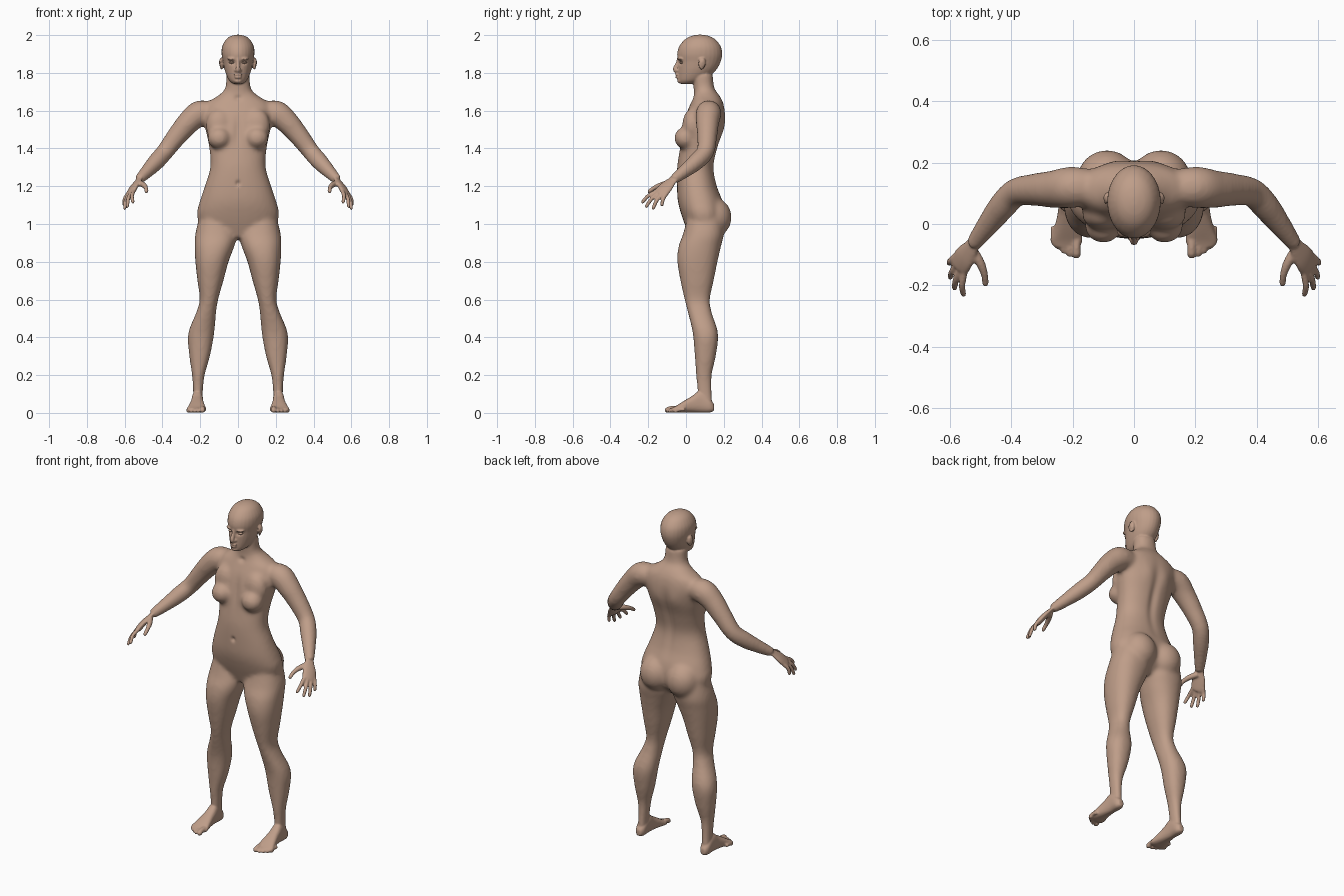
import bpy, bmesh, math
from mathutils import Vector, Matrix

cube = bpy.data.objects.get("Cube")
if cube:
    bpy.data.objects.remove(cube)

skin = bpy.data.materials.new("skin")
skin.use_nodes = True
skin.diffuse_color = (0.52, 0.34, 0.25, 1)
skin.node_tree.nodes["Principled BSDF"].inputs["Base Color"].default_value = skin.diffuse_color
SIDES = 28


def smooth_rows(rows, steps=5):
    """Catmull-Rom interpolation through rows of numbers."""
    out = []
    for i in range(len(rows) - 1):
        a, b = rows[max(i - 1, 0)], rows[i]
        c, d = rows[i + 1], rows[min(i + 2, len(rows) - 1)]
        for s in range(steps):
            t = s / steps
            out.append([q + t * (r - p + t * (2 * p - 5 * q + 4 * r - s4 + t * (3 * (q - r) + s4 - p))) / 2
                        for p, q, r, s4 in zip(a, b, c, d)])
    return out + [list(rows[-1])]


def skin_rings(bm, rings):
    rings = [[bm.verts.new(p) for p in ring] for ring in rings]
    n = len(rings[0])
    for lo, hi in zip(rings, rings[1:]):
        for k in range(n):
            bm.faces.new((lo[k], lo[(k + 1) % n], hi[(k + 1) % n], hi[k]))
    bm.faces.new(rings[0][::-1])
    bm.faces.new(rings[-1])


def ring(centre, u, v, power=1.0):
    pts = []
    for k in range(SIDES):
        c, s = math.cos(math.tau * k / SIDES), math.sin(math.tau * k / SIDES)
        pts.append(centre + u * math.copysign(abs(c) ** power, c) + v * math.copysign(abs(s) ** power, s))
    return pts


def loft(bm, rows, order=(0, 1, 2), power=0.9, side=1):
    """Rows give low and high on two axes, then the place on the third."""
    rings = []
    for a0, a1, b0, b1, h in smooth_rows(rows):
        c, u, v = Vector(), Vector(), Vector()
        c[order[0]], c[order[1]], c[order[2]] = (a0 + a1) / 2, (b0 + b1) / 2, h
        u[order[0]], v[order[1]] = (a1 - a0) / 2, (b1 - b0) / 2
        for w in (c, u, v):
            w.x *= side
        rings.append(ring(c, u, v, power))
    skin_rings(bm, rings)


def tube(bm, rows, side=1, across=Vector((0.43, 0.88, -0.17)), flat=1.0):
    """Rows give a path point and a radius; flat squeezes the thickness."""
    pts = smooth_rows(rows)
    rings = []
    for i, (x, y, z, r) in enumerate(pts):
        t = Vector(pts[min(i + 1, len(pts) - 1)][:3]) - Vector(pts[max(i - 1, 0)][:3])
        v = t.cross(across).normalized()
        u = v.cross(t).normalized()
        rings.append([Vector((p.x * side, p.y, p.z)) for p in ring(Vector((x, y, z)), u * r, v * r * flat)])
    skin_rings(bm, rings)


def ball(bm, centre, radii, side=1, tilt=0):
    m = (Matrix.Translation((centre[0] * side, centre[1], centre[2]))
         @ Matrix.Rotation(tilt * side, 4, 'Z') @ Matrix.Diagonal((*radii, 1)))
    bmesh.ops.create_uvsphere(bm, u_segments=24, v_segments=16, radius=1, matrix=m)


def fuse(obj, bm, voxel, rounds):
    """Union all the volumes and soften the joins."""
    bmesh.ops.recalc_face_normals(bm, faces=bm.faces)
    bm.to_mesh(obj.data)
    bm.free()
    remesh = obj.modifiers.new("fuse", 'REMESH')
    remesh.mode = 'VOXEL'
    remesh.voxel_size = voxel
    soft = obj.modifiers.new("soften", 'SMOOTH')
    soft.factor, soft.iterations = 0.5, rounds
    for name in ("fuse", "soften"):
        bpy.ops.object.modifier_apply(modifier=name)


body = bpy.data.objects.new("body", bpy.data.meshes.new("body"))
bpy.context.collection.objects.link(body)
bpy.context.view_layer.objects.active = body
body.select_set(True)

# Torso and neck: half width, front, back, height
bm = bmesh.new()
torso = [(.08, .02, .14, .93), (.19, 0, .19, .98), (.218, -.025, .205, 1.05), (.203, -.043, .195, 1.12),
         (.176, -.048, .165, 1.2), (.147, -.047, .148, 1.3), (.152, -.033, .168, 1.4),
         (.172, -.02, .198, 1.5), (.185, 0, .207, 1.58), (.165, .025, .198, 1.64),
         (.105, .04, .178, 1.68), (.068, .04, .15, 1.72), (.063, .03, .142, 1.8)]
loft(bm, [(-w, w, f, b, z) for w, f, b, z in torso])

# Legs: inner, outer, front, back, height
leg = [(.04, .2, .01, .19, 1.05), (.004, .226, -.015, .2, .95), (.02, .23, -.04, .185, .88),
       (.05, .226, -.046, .167, .8), (.077, .215, -.03, .147, .7), (.105, .203, -.008, .127, .6),
       (.116, .222, .01, .137, .53), (.126, .264, .036, .17, .42), (.148, .258, .046, .158, .3),
       (.176, .244, .053, .137, .2), (.187, .238, .06, .138, .1), (.187, .243, .06, .144, .035)]
# Arms: path point and radius
arm = [(.12, .12, 1.585, .055), (.2, .12, 1.587, .068), (.26, .114, 1.54, .062), (.32, .112, 1.47, .054),
       (.385, .103, 1.385, .047), (.43, .058, 1.333, .046), (.475, 0, 1.285, .038), (.527, -.07, 1.232, .027)]
for side in (1, -1):
    loft(bm, leg, side=side)
    tube(bm, arm, side)
    ball(bm, (.088, .145, 1.035), (.098, .097, .105), side)
    ball(bm, (.1, -.003, 1.455), (.062, .06, .058), side)
    ball(bm, (.1, .03, 1.52), (.07, .05, .09), side)
fuse(body, bm, .011, 9)

# Head: half width, front, back, height
bm = bmesh.new()
bm.from_mesh(body.data)
head = [(.024, -.032, .04, 1.742), (.045, -.041, .09, 1.758), (.06, -.043, .13, 1.785),
        (.072, -.043, .163, 1.82), (.08, -.043, .184, 1.86), (.087, -.047, .192, 1.9),
        (.084, -.036, .184, 1.94), (.065, -.008, .158, 1.975), (.04, .025, .125, 1.994), (.01, .06, .09, 2.002)]
loft(bm, [(-w, w, f, b, z) for w, f, b, z in head], power=1)

# Nose, lips and chin
tube(bm, [(0, -.04, 1.875, .008), (0, -.047, 1.85, .009), (0, -.057, 1.82, .013), (0, -.045, 1.806, .012)],
     across=Vector((1, 0, 0)))
ball(bm, (0, -.046, 1.79), (.022, .012, .006))
ball(bm, (0, -.045, 1.777), (.02, .012, .007))
ball(bm, (0, -.033, 1.758), (.022, .014, .013))

# Feet: inner, outer, sole, top, depth position
foot = [(.2, .23, .01, .045, .149), (.187, .243, .002, .075, .125), (.185, .245, .002, .115, .075),
        (.182, .25, .003, .088, .03), (.174, .262, .002, .058, -.02), (.168, .272, .002, .036, -.055),
        (.178, .262, .006, .026, -.075)]
toes = [(.188, -.112, .015), (.211, -.107, .011), (.23, -.096, .011), (.248, -.083, .0105), (.263, -.067, .01)]
tips = [(.557, -.236, 1.112), (.588, -.215, 1.088), (.602, -.178, 1.078), (.605, -.13, 1.096)]
across = Vector((.43, .88, -.17))
knuckle = Vector((.567, -.13, 1.167))
for side in (1, -1):
    loft(bm, foot, order=(0, 2, 1), power=.8, side=side)
    for x, y, r in toes:
        tube(bm, [(x, y + .06, r + .008, r), (x, y + .03, r + .007, r * .9), (x, y + .012, r, r),
                  (x, y, r, r * .5)], side)
    # Palm, fingers and thumb
    tube(bm, [(.515, -.052, 1.246, .025), (.53, -.075, 1.228, .028), (.553, -.108, 1.193, .04),
              (.569, -.135, 1.163, .04), (.573, -.144, 1.155, .03)], side, flat=.4)
    for i, tip in enumerate(tips):
        base, tip = knuckle + across * (i - 1.5) * .021, Vector(tip)
        middle = (base + tip) / 2 + Vector((.006, -.004, .006))
        tube(bm, [(*base, .011), (*middle, .0105), (*base.lerp(tip, .92), .009), (*tip, .004)], side)
    tube(bm, [(.528, -.085, 1.218, .017), (.502, -.127, 1.208, .015), (.488, -.165, 1.193, .0115),
              (.485, -.195, 1.173, .01), (.485, -.203, 1.168, .005)], side)
    # Ears, nostril wings and brows
    ball(bm, (.087, .083, 1.848), (.007, .02, .033), side, tilt=.4)
    ball(bm, (.092, .092, 1.855), (.006, .014, .024), side, tilt=.5)
    ball(bm, (.012, -.044, 1.813), (.008, .011, .008), side)
    ball(bm, (.034, -.03, 1.874), (.024, .015, .007), side, tilt=.3)
fuse(body, bm, .005, 4)

# Soft dents: centre, reach, push
dents = [((0, -.045, 1.215), (.012, .03, .014), .01), ((0, .18, 1.38), (.025, .06, .16), -.012),
         ((0, -.03, 1.5), (.02, .05, .08), .008), ((0, .03, 1.665), (.02, .04, .015), .008),
         ((0, -.06, 1.783), (.018, .02, .003), .004)]
for side in (1, -1):
    dents += [((side * .033, -.04, 1.855), (.017, .022, .01), .013),
              ((side * .06, .2, 1.52), (.04, .04, .06), .006),
              ((side * .095, .08, 1.85), (.01, .008, .014), 0)]
for vert in body.data.vertices:
    p = vert.co.copy()
    for c, reach, push in dents:
        d = sum(((p[k] - c[k]) / reach[k]) ** 2 for k in range(3))
        if d < 6:
            vert.co.y += push * math.exp(-d)

# Eyelids over the eyeballs
for side, name in ((1, "left_eye"), (-1, "right_eye")):
    bm = bmesh.new()
    ball(bm, (.033, -.022, 1.855), (.014, .013, .007), side)
    mesh = bpy.data.meshes.new(name)
    bm.to_mesh(mesh)
    bm.free()
    bpy.context.collection.objects.link(bpy.data.objects.new(name, mesh))

for name in ("body", "left_eye", "right_eye"):
    mesh = bpy.data.objects[name].data
    mesh.materials.append(skin)
    mesh.polygons.foreach_set("use_smooth", [True] * len(mesh.polygons))
    mesh.update()
